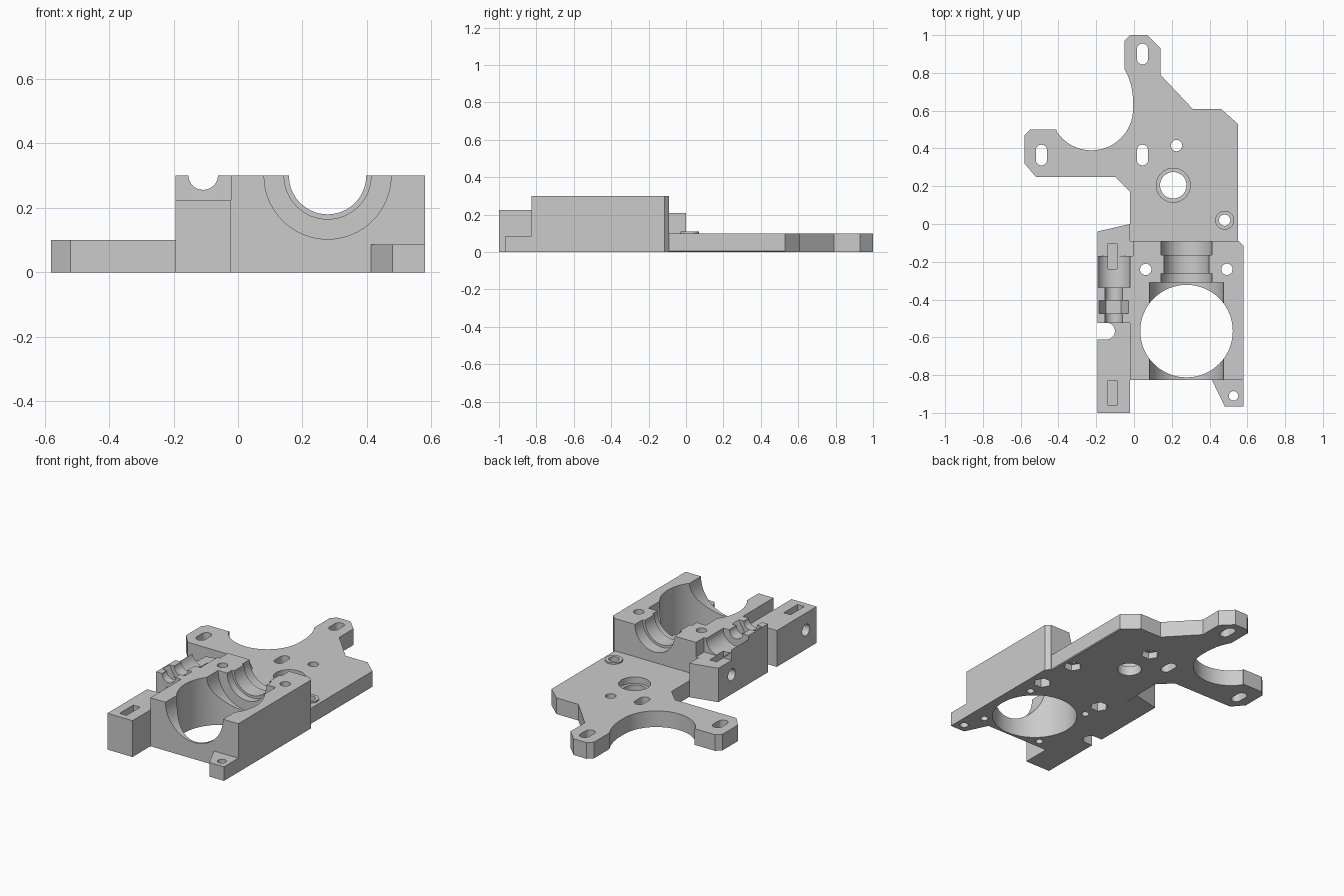
import bpy, bmesh
from math import sin, cos, pi, radians

cube = bpy.data.objects.get("Cube")
if cube:
    bpy.data.objects.remove(cube, do_unlink=True)

grey = bpy.data.materials.new("light_grey")
grey.use_nodes = True
grey.diffuse_color = (0.6, 0.6, 0.6, 1)
grey.node_tree.nodes["Principled BSDF"].inputs["Base Color"].default_value = (0.6, 0.6, 0.6, 1)


def arc(cx, cy, r, start, end, steps):
    angles = [radians(start + (end - start) * i / steps) for i in range(steps + 1)]
    return [(cx + r * cos(a), cy + r * sin(a)) for a in angles]


def ring(cx, cy, r, n=48):
    return arc(cx, cy, r, 0, 360, n)[:-1]


def rect(x0, y0, x1, y1):
    return [(x0, y0), (x1, y0), (x1, y1), (x0, y1)]


def capsule(cx, y0, y1, r):
    return arc(cx, y1 - r, r, 0, 180, 12) + arc(cx, y0 + r, r, 180, 360, 12)


def prism(name, points, lo, hi, axis="Z"):
    """Extrude a 2D outline along an axis."""
    place = {"Z": lambda u, v, w: (u, v, w),
             "Y": lambda u, v, w: (u, w, v),
             "X": lambda u, v, w: (w, u, v)}[axis]
    bm = bmesh.new()
    low = [bm.verts.new(place(u, v, lo)) for u, v in points]
    high = [bm.verts.new(place(u, v, hi)) for u, v in points]
    bm.faces.new(low)
    bm.faces.new(high)
    for i in range(len(points)):
        j = (i + 1) % len(points)
        bm.faces.new((low[i], low[j], high[j], high[i]))
    bmesh.ops.recalc_face_normals(bm, faces=bm.faces)
    mesh = bpy.data.meshes.new(name)
    bm.to_mesh(mesh)
    bm.free()
    mesh.materials.append(grey)
    obj = bpy.data.objects.new(name, mesh)
    bpy.context.collection.objects.link(obj)
    return obj


def combine(target, points, lo, hi, axis="Z", operation="DIFFERENCE"):
    tool = prism("cutter", points, lo, hi, axis)
    tool.hide_render = True
    mod = target.modifiers.new("cut", "BOOLEAN")
    mod.operation = operation
    mod.solver = "EXACT"
    mod.object = tool
    bpy.context.view_layer.objects.active = target
    bpy.ops.object.modifier_apply(modifier=mod.name)
    bpy.data.objects.remove(tool, do_unlink=True)


def bolt_hole(target, x, y, r=0.03, nut_depth=0.0):
    combine(target, ring(x, y, r, 32), -0.1, 0.5)
    if nut_depth:
        combine(target, ring(x, y, 0.052, 6), -0.1, nut_depth)


# Motor plate with two arms around a round cut-out
outline = [(-0.02, -0.09), (-0.02, 0.17), (-0.10, 0.25), (-0.52, 0.25),
           (-0.58, 0.32), (-0.58, 0.47), (-0.55, 0.50), (-0.41, 0.50)]
outline += arc(-0.225, 0.61, 0.22, 212, 360, 32)
outline += [(-0.005, 0.67), (-0.014, 0.73), (-0.03, 0.78), (-0.05, 0.82),
            (-0.05, 0.97), (-0.02, 1.0), (0.07, 1.0), (0.14, 0.93), (0.14, 0.79),
            (0.31, 0.61), (0.46, 0.61), (0.55, 0.53), (0.55, -0.09)]
plate = prism("motor_plate", outline, 0, 0.10)
combine(plate, ring(0.48, 0.02, 0.05), 0.09, 0.11, operation="UNION")
for x, y0, y1 in ((-0.49, 0.31, 0.42), (0.045, 0.31, 0.42), (0.045, 0.845, 0.955)):
    combine(plate, capsule(x, y0, y1, 0.03), -0.1, 0.2)
bolt_hole(plate, 0.48, 0.02, nut_depth=0.04)
bolt_hole(plate, 0.225, 0.415, nut_depth=0.04)
combine(plate, ring(0.208, 0.205, 0.07), -0.1, 0.2)
combine(plate, ring(0.208, 0.205, 0.09), 0.06, 0.2)
combine(plate, [(0.535, -0.01), (0.57, -0.01), (0.57, 0.025)], -0.2, 0.7, "Y")

# Half bearing block with stepped bore along y
block = prism("bearing_block", [(-0.022, -0.825), (0.58, -0.825), (0.58, -0.115),
                                (0.555, -0.09), (-0.022, -0.09)], 0, 0.30)
for r, y0, y1 in ((0.197, -0.9, -0.31), (0.12, -0.35, 0.0),
                  (0.135, -0.165, 0.0), (0.135, -0.35, -0.262)):
    combine(block, ring(0.278, 0.30, r, 64), y0, y1, "Y")
combine(block, ring(0.278, -0.567, 0.245, 64), -0.1, 0.5)
for x in (0.062, 0.492):
    bolt_hole(block, x, -0.24, nut_depth=0.06)
combine(block, rect(-0.05, -0.17, -0.005, -0.05), 0.21, 0.4)
# Blind screw holes underneath
for x in (0.07, 0.486):
    for y in (-0.775, -0.358):
        combine(block, ring(x, y, 0.022, 24), -0.1, 0.06)

# Corner tab
tab = prism("corner_tab", [(0.41, -0.82), (0.48, -0.965), (0.58, -0.965), (0.58, -0.82)], 0, 0.087)
bolt_hole(tab, 0.527, -0.91, 0.025)

# Side rail, stepped in height
rail = prism("side_rail", [(-1, 0), (0, 0), (0, 0.21), (-0.17, 0.21), (-0.17, 0.30),
                           (-0.525, 0.30), (-0.525, 0.225), (-1, 0.225)], -0.194, -0.022, "X")
combine(rail, [(-0.295, -0.063), (0.08, 0.023), (-0.295, 0.1)], -0.1, 0.5)
# Rod channel with wide seat and nut pocket
for r, n, y0, y1 in ((0.046, 40, -0.6, -0.3), (0.09, 48, -0.335, -0.1),
                     (0.079, 6, -0.475, -0.405)):
    combine(rail, ring(-0.108, 0.302, r, n), y0, y1, "Y")
# Open rounded notch through the rail
combine(rail, [(-0.3, -0.523), (-0.3, -0.611)] + arc(-0.145, -0.567, 0.044, -90, 90, 20), -0.1, 0.5)
# Nut slots from above and bolt holes from the outer side
for y in (-0.17, -0.895):
    combine(rail, rect(-0.137, y - 0.067, -0.09, y + 0.067), 0.05, 0.5)
    combine(rail, ring(y, 0.12, 0.036, 32), -0.3, -0.11, "X")

# Smooth the bores, keep edges crisp
bpy.ops.object.select_all(action="DESELECT")
for part in (plate, block, tab, rail):
    part.select_set(True)
bpy.context.view_layer.objects.active = plate
bpy.ops.object.shade_smooth_by_angle(angle=radians(25))
